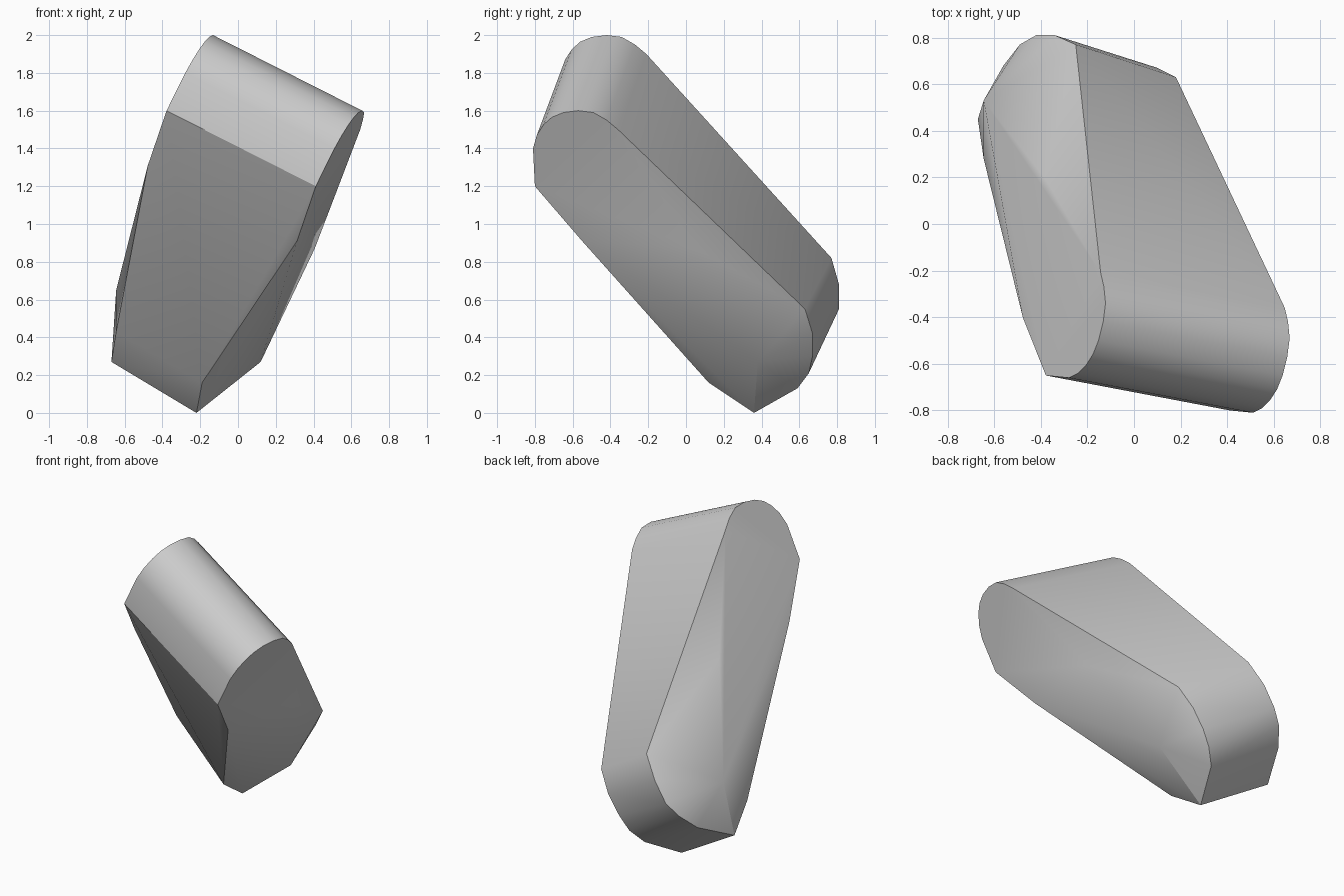
import bpy
import bmesh
import math
from mathutils import Vector

cube = bpy.data.objects.get("Cube")
if cube:
    bpy.data.objects.remove(cube, do_unlink=True)


def make_material(name, color):
    mat = bpy.data.materials.new(name)
    mat.use_nodes = True
    mat.diffuse_color = color
    mat.node_tree.nodes["Principled BSDF"].inputs["Base Color"].default_value = color
    return mat


def hull_object(name, points, material):
    """Wrap a convex skin around the points and shade it smooth between sharp edges."""
    bm = bmesh.new()
    for point in points:
        bm.verts.new(point)
    result = bmesh.ops.convex_hull(bm, input=bm.verts[:])
    unused = {v for v in result["geom_interior"] + result["geom_unused"]
              if isinstance(v, bmesh.types.BMVert) and not v.link_faces}
    bmesh.ops.delete(bm, geom=list(unused), context="VERTS")
    bmesh.ops.dissolve_limit(bm, angle_limit=math.radians(1), verts=bm.verts[:], edges=bm.edges[:])
    bmesh.ops.recalc_face_normals(bm, faces=bm.faces[:])
    mesh = bpy.data.meshes.new(name)
    bm.to_mesh(mesh)
    bm.free()
    mesh.materials.append(material)
    obj = bpy.data.objects.new(name, mesh)
    bpy.context.collection.objects.link(obj)
    bpy.ops.object.select_all(action="DESELECT")
    obj.select_set(True)
    bpy.context.view_layer.objects.active = obj
    bpy.ops.object.shade_smooth_by_angle(angle=math.radians(30))
    return obj


# Wide rounded end: a tilted flat side, repeated along the block's width axis
width = Vector((-.79, .15, .40))
side_normal = Vector((.88, -.167, -.445))
side_offset = -.038


def on_side(y, z):
    x = (side_offset - side_normal.y * y - side_normal.z * z) / side_normal.x
    return Vector((x, y, z))


side_outline = [on_side(y, z) for y, z in (
    (-.80, 1.2), (-.81, 1.4), (-.79, 1.47), (-.755, 1.525), (-.71, 1.565), (-.65, 1.59),
    (-.57, 1.6), (-.49, 1.59), (-.42, 1.55), (-.36, 1.5), (.05, .87), (-.55, .91))]
wide_end = side_outline + [p + width for p in side_outline]

# Tips of the two flat sides
side_tips = [Vector((.12, .38, .27)), Vector((-.645, .53, .65))]

# Narrow rounded end: one curved rim on each side
right_rim = [(.18, .63, .55), (.10, .67, .42), (.02, .67, .30), (-.04, .65, .21),
             (-.11, .59, .13), (-.22, .36, 0), (-.19, .12, .16)]
left_rim = [(-.25, .77, .82), (-.34, .81, .68), (-.42, .81, .55), (-.49, .77, .47),
            (-.56, .68, .38), (-.67, .45, .27), (-.645, .28, .43)]

grey = make_material("plain_grey", (.6, .6, .6, 1))
hull_object("tapered_block", wide_end + side_tips + right_rim + left_rim, grey)
